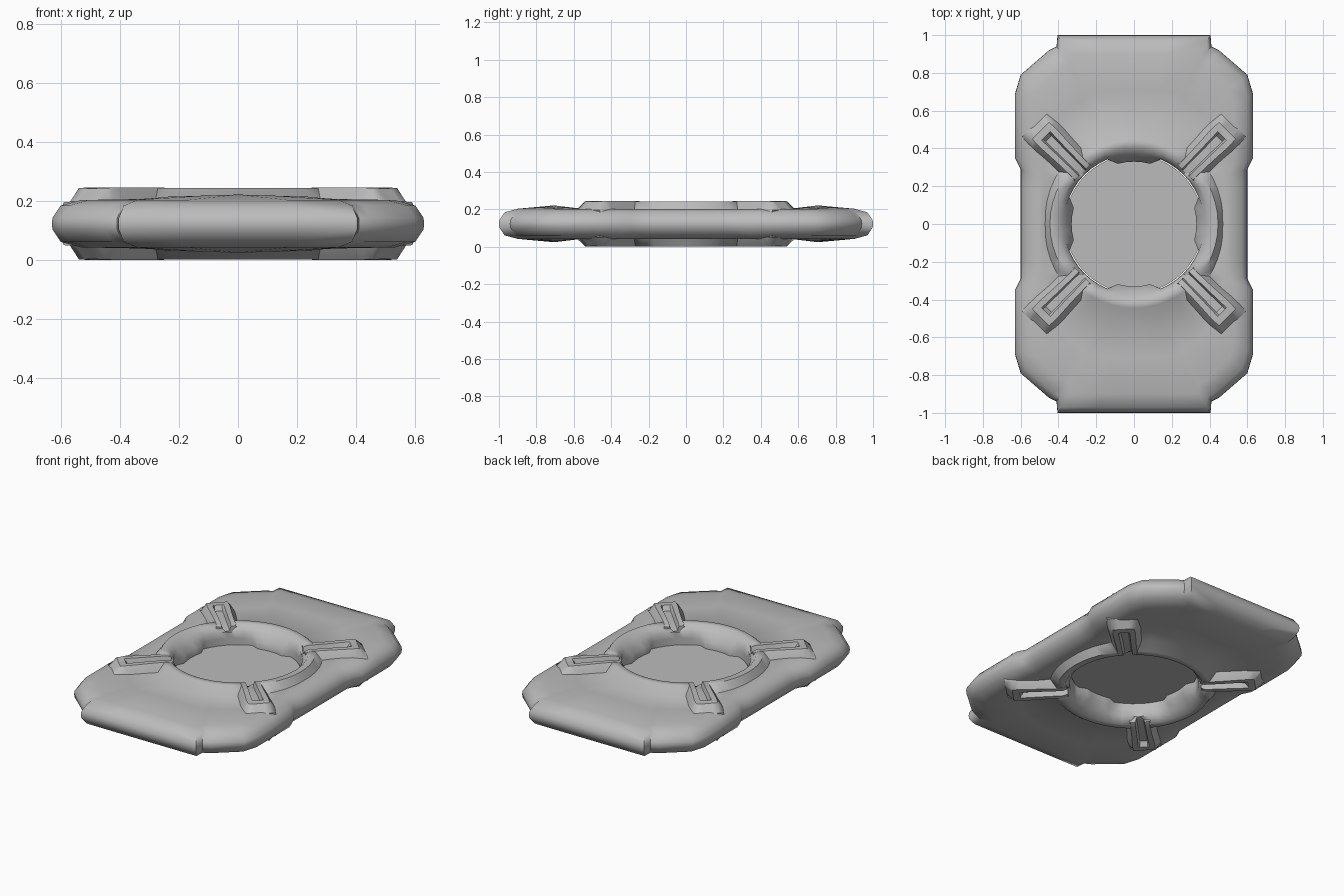
import bpy, bmesh, math

MID = 0.1225  # height of the symmetry plane

if "Cube" in bpy.data.objects:
    bpy.data.objects.remove(bpy.data.objects["Cube"], do_unlink=True)

grey = bpy.data.materials.new("plain grey")
grey.use_nodes = True
grey.diffuse_color = (0.5, 0.5, 0.5, 1)
grey.node_tree.nodes["Principled BSDF"].inputs["Base Color"].default_value = (0.5, 0.5, 0.5, 1)


def loft(name, rows, angle, caps=False):
    """Skin rows of points, then mirror the piece on all three axes."""
    bm = bmesh.new()
    grid = [[bm.verts.new(p) for p in row] for row in rows]
    for a, b in zip(grid, grid[1:]):
        for i in range(len(a) - 1):
            bm.faces.new((a[i], a[i + 1], b[i + 1], b[i]))
        if caps:
            bm.faces.new((a[-1], a[0], b[0], b[-1]))
    if caps:
        bm.faces.new(grid[0])
        bm.faces.new(grid[-1])
    mesh = bpy.data.meshes.new(name)
    bm.to_mesh(mesh)
    bm.free()
    obj = bpy.data.objects.new(name, mesh)
    bpy.context.collection.objects.link(obj)
    obj.location.z = MID
    mesh.materials.append(grey)
    bpy.ops.object.select_all(action="DESELECT")
    obj.select_set(True)
    bpy.context.view_layer.objects.active = obj
    mirror = obj.modifiers.new("Mirror", "MIRROR")
    mirror.use_axis = (True, True, True)
    bpy.ops.object.modifier_apply(modifier="Mirror")
    bm = bmesh.new()
    bm.from_mesh(obj.data)
    bmesh.ops.recalc_face_normals(bm, faces=bm.faces)
    bm.to_mesh(obj.data)
    bm.free()
    bpy.ops.object.shade_smooth_by_angle(angle=math.radians(angle))
    return obj


# One quadrant of the plate outline, from the side to the end
outline = [(.60, 0), (.60, .1), (.60, .2), (.60, .29), (.63, .35), (.63, .52), (.63, .69),
           (.60, .79), (.45, .92), (.41, .94), (.405, 1), (.2, 1), (0, 1)]
N = len(outline) - 1


def inset(d, z):
    return [(x * (1 - d / .63), y * (1 - d), z - MID) for x, y in outline]


def arc(radius, z):
    """Quarter loop; radius and z are rules of the point index."""
    row = []
    for i in range(N + 1):
        a = math.pi / 2 * i / N
        row.append((radius(i) * math.cos(a), radius(i) * math.sin(a), z(i) - MID))
    return row


def hole(i):  # opening with four shallow tabs on the axes
    return .33 if min(i, N - i) <= 2 else .37


def crest(i):  # ring top, notched where the arms meet it
    return .19 if i == N // 2 else .243


shoulder = inset(.10, .203)
foot = arc(lambda i: .47 + .04 * i / N, lambda i: .197)
# Low swelling halfway between the rim and the ring
swell = [((a[0] + b[0]) / 2, (a[1] + b[1]) / 2, .203 + .018 * max(0, i - 7) / 5 - MID)
         for i, (a, b) in enumerate(zip(shoulder, foot))]

rows = [inset(0, MID), inset(.002, .142), inset(.03, .184), shoulder, swell, foot,
        arc(lambda i: .445, crest), arc(lambda i: .405, crest),
        arc(lambda i: .372, lambda i: .205), arc(hole, lambda i: .165), arc(hole, lambda i: MID)]
loft("plate_with_ring", rows, 50)

# Diagonal arms with a grooved top
stations = [  # distance, top height, groove height, width scale
    (.385, .235, .205, .85), (.41, .245, .212, .85), (.52, .245, .215, .9),
    (.64, .245, .215, 1), (.66, .245, .244, 1), (.70, .243, .242, .95), (.745, .197, .197, .9)]
arm = []
for r, top, groove, w in stations:
    section = [(-.105, .18), (-.10, .195), (-.065, top), (-.032, top), (-.022, groove)]
    section += [(-s, z) for s, z in reversed(section)]
    arm.append([((r - s * w) * math.sqrt(.5), (r + s * w) * math.sqrt(.5), z - MID)
                for s, z in section])
loft("diagonal_arms", arm, 40, caps=True)

# Thin panel closing the opening
bpy.ops.mesh.primitive_cylinder_add(vertices=48, radius=.365, depth=.004, location=(0, 0, MID))
panel = bpy.context.object
panel.name = "centre_panel"
panel.data.materials.append(grey)
bpy.ops.object.shade_smooth_by_angle(angle=math.radians(30))
